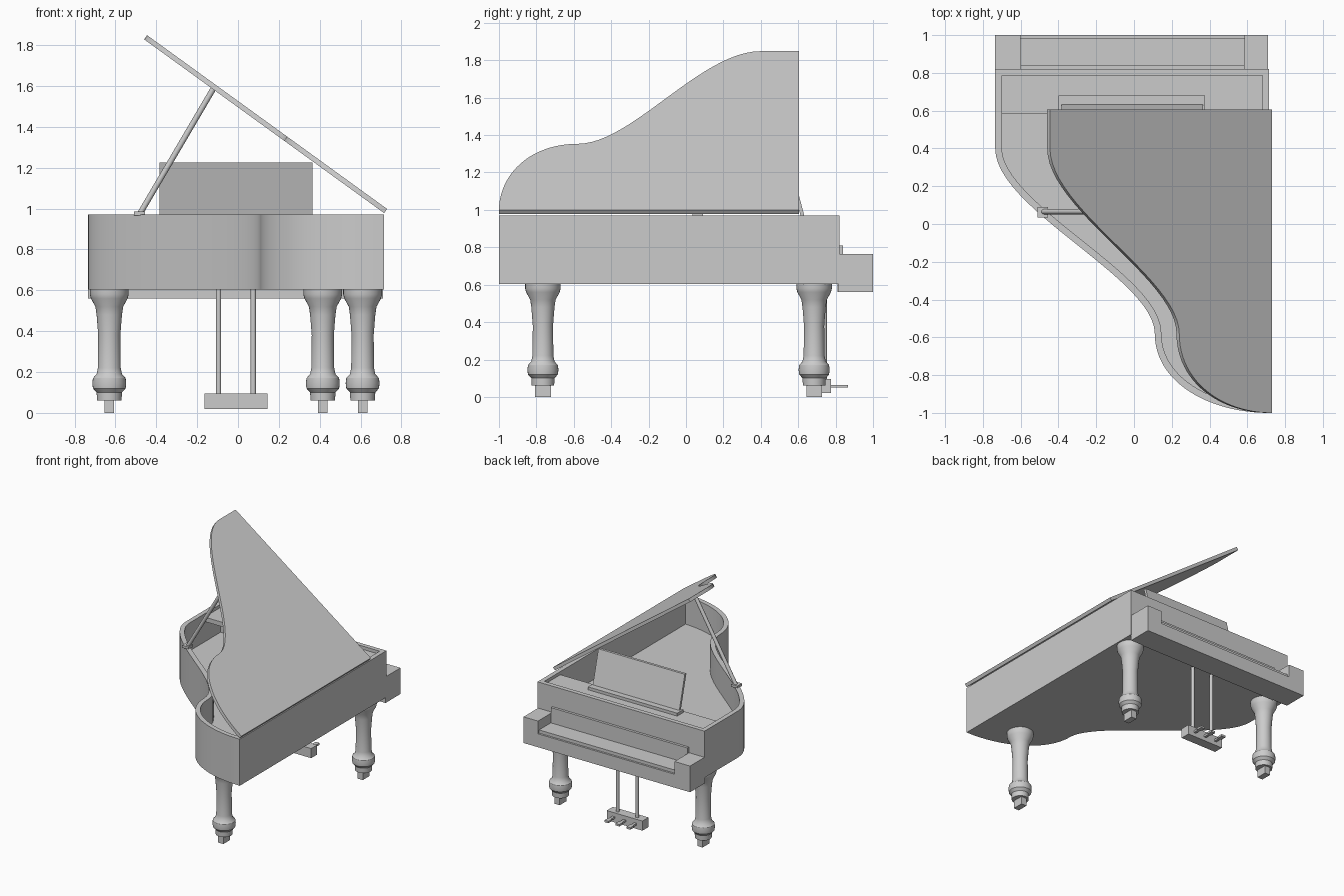
import bpy, bmesh, math
from mathutils import Vector, Matrix
from mathutils.geometry import interpolate_bezier

if "Cube" in bpy.data.objects:
    bpy.data.objects.remove(bpy.data.objects["Cube"])

grey = bpy.data.materials.new("satin grey")
grey.use_nodes = True
grey.diffuse_color = (0.6, 0.6, 0.6, 1)
grey.node_tree.nodes["Principled BSDF"].inputs["Base Color"].default_value = (0.6, 0.6, 0.6, 1)


def finish(name, bm, smooth=False):
    bmesh.ops.recalc_face_normals(bm, faces=bm.faces)
    mesh = bpy.data.meshes.new(name)
    bm.to_mesh(mesh)
    bm.free()
    mesh.materials.append(grey)
    obj = bpy.data.objects.new(name, mesh)
    bpy.context.collection.objects.link(obj)
    if smooth:
        bpy.ops.object.select_all(action="DESELECT")
        obj.select_set(True)
        bpy.context.view_layer.objects.active = obj
        bpy.ops.object.shade_smooth_by_angle(angle=math.radians(35))
    return obj


def box(name, x, y, z):
    bm = bmesh.new()
    bmesh.ops.create_cube(bm, size=1)
    for v in bm.verts:
        v.co = [r[0] + (c + 0.5) * (r[1] - r[0]) for r, c in zip((x, y, z), v.co)]
    return finish(name, bm)


def rod(name, start, end, radius):
    a, b = Vector(start), Vector(end)
    bm = bmesh.new()
    bmesh.ops.create_cone(bm, cap_ends=True, segments=16, radius1=radius,
                          radius2=radius, depth=(b - a).length)
    turn = (b - a).to_track_quat("Z", "Y").to_matrix().to_4x4()
    bm.transform(Matrix.Translation((a + b) / 2) @ turn)
    return finish(name, bm, True)


def lathe(name, profile, x, y):
    bm = bmesh.new()
    verts = [bm.verts.new((r, 0, z)) for r, z in profile]
    edges = [bm.edges.new(pair) for pair in zip(verts, verts[1:])]
    bmesh.ops.spin(bm, geom=verts + edges, cent=(0, 0, 0), axis=(0, 0, 1),
                   angle=math.tau, steps=32)
    bmesh.ops.remove_doubles(bm, verts=bm.verts, dist=0.0005)
    bm.transform(Matrix.Translation((x, y, 0)))
    return finish(name, bm, True)


# Wing-shaped plan shared by the case and the lid
LEFT, RIGHT, TAIL = -0.735, 0.715, -1.0


def plan(back):
    def bend(*points):
        return interpolate_bezier(*[Vector((*p, 0)) for p in points], 25)
    upper = bend((LEFT, 0.4), (LEFT, 0.08), (0.11, -0.29), (0.11, -0.58))
    lower = bend((0.11, -0.58), (0.11, -0.84), (0.40, TAIL), (RIGHT, TAIL))
    return [Vector((RIGHT, back, 0)), Vector((LEFT, back, 0))] + upper + lower[1:]


def slab(back, z0, z1):
    bm = bmesh.new()
    base = bm.faces.new([bm.verts.new((p.x, p.y, z0)) for p in plan(back)])
    top = bmesh.ops.extrude_face_region(bm, geom=[base], use_keep_orig=True)["geom"]
    for v in top:
        if isinstance(v, bmesh.types.BMVert):
            v.co.z = z1
    bmesh.ops.recalc_face_normals(bm, faces=bm.faces)
    return bm


# Case: rim wall around a sunken soundboard
bm = slab(0.82, 0.605, 0.97)
top = max(bm.faces, key=lambda f: f.calc_center_median().z)
bmesh.ops.inset_region(bm, faces=[top], thickness=0.035, use_even_offset=True)
top = bmesh.ops.extrude_discrete_faces(bm, faces=[top])["faces"][0]
for v in top.verts:
    v.co.z = 0.75
bmesh.ops.remove_doubles(bm, verts=bm.verts, dist=0.0005)
finish("case", bm, True)

# Lid hinged along the straight side
bm = slab(0.605, 0, 0.025)
bm.transform(Matrix.Translation((RIGHT, 0, 0.978)) @ Matrix.Rotation(math.radians(35.9), 4, "Y")
             @ Matrix.Translation((-RIGHT, 0, 0)))
finish("lid", bm, True)

# Lid prop
box("prop_base", (-0.51, -0.455), (0.035, 0.09), (0.965, 0.985))
rod("prop_stick", (-0.48, 0.065, 0.975), (-0.12, 0.065, 1.588), 0.014)

# Shelf and leaning music desk
box("desk_shelf", (-0.705, 0.685), (0.585, 0.79), (0.91, 0.945))
box("desk_tray", (-0.40, 0.375), (0.605, 0.68), (0.94, 0.968))
desk = box("music_desk", (-0.385, 0.365), (0.615, 0.635), (0.96, 1.225))
for v in desk.data.vertices:
    if v.co.z > 1.1:
        v.co.y -= 0.07

# Keyboard
box("key_bed", (-0.61, 0.595), (0.81, 1.0), (0.56, 0.665))
box("keys", (-0.60, 0.585), (0.81, 0.985), (0.66, 0.69))
box("fallboard", (-0.60, 0.585), (0.81, 0.84), (0.68, 0.81))
box("right_cheek", (LEFT, -0.60), (0.815, 1.0), (0.56, 0.765))
box("left_cheek", (0.585, 0.71), (0.815, 1.0), (0.56, 0.765))

# Turned legs with block feet
profile = [(0, 0.06), (0.06, 0.06), (0.062, 0.10), (0.08, 0.12), (0.083, 0.145),
           (0.08, 0.17), (0.062, 0.19), (0.056, 0.22), (0.054, 0.38), (0.062, 0.48),
           (0.068, 0.52), (0.09, 0.56), (0.095, 0.58), (0.095, 0.607), (0, 0.607)]
for side, x, y in (("right", -0.63, 0.685), ("left", 0.61, 0.685), ("tail", 0.415, -0.765)):
    lathe(side + "_leg", profile, x, y)
    box(side + "_foot", (x - 0.023, x + 0.023), (y - 0.042, y + 0.042), (0, 0.07))

# Pedal lyre
box("pedal_box", (-0.165, 0.145), (0.70, 0.775), (0.02, 0.095))
for i, x in enumerate((-0.095, 0.075)):
    rod(f"lyre_post_{i + 1}", (x, 0.74, 0.09), (x, 0.74, 0.61), 0.013)
for i, x in enumerate((-0.105, -0.01, 0.085)):
    box(f"pedal_{i + 1}", (x - 0.01, x + 0.01), (0.77, 0.83), (0.05, 0.065))
    box(f"pedal_tip_{i + 1}", (x - 0.017, x + 0.017), (0.82, 0.865), (0.05, 0.065))
